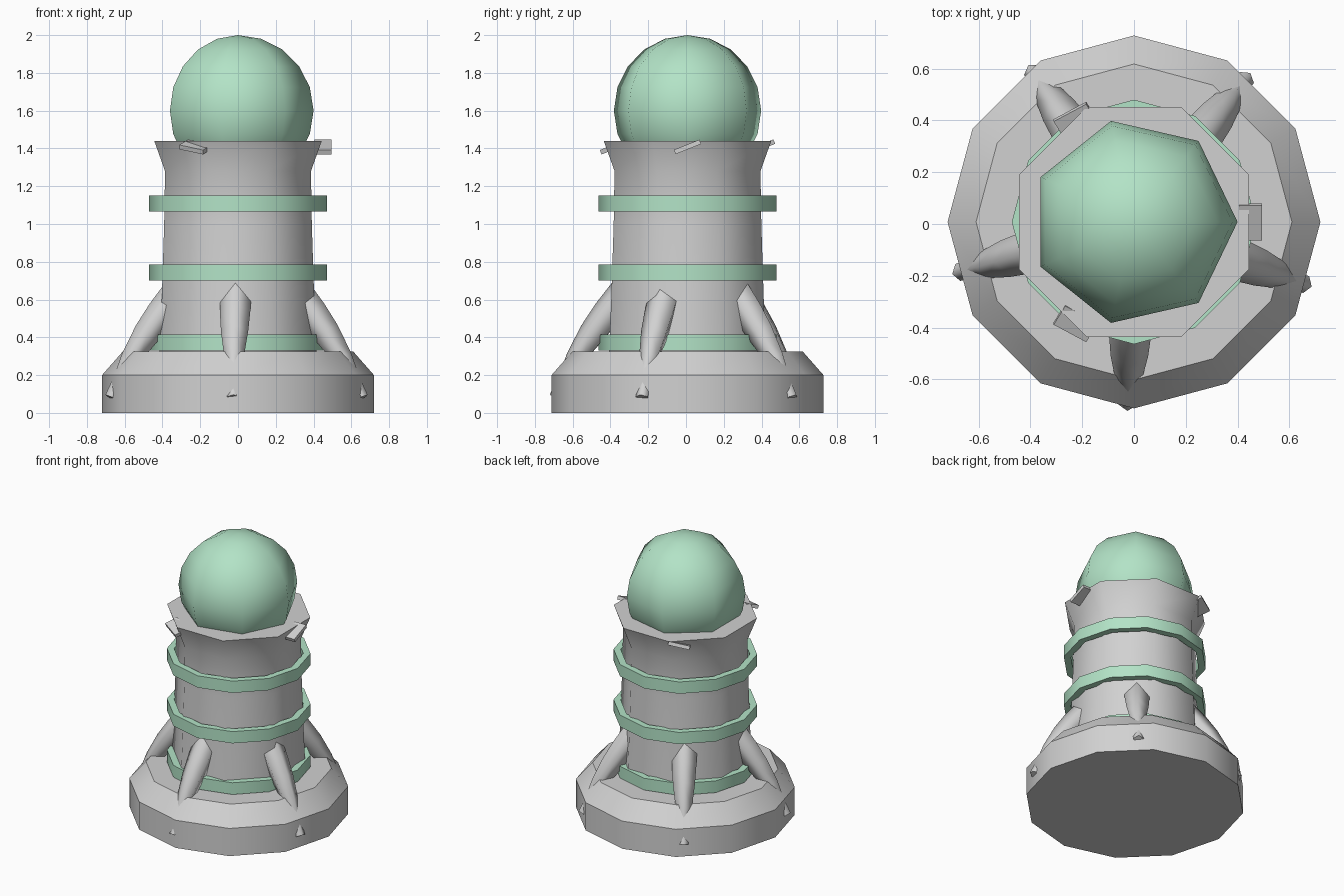
import bpy, bmesh, math
from mathutils import Vector, Matrix

if "Cube" in bpy.data.objects:
    bpy.data.objects.remove(bpy.data.objects["Cube"])

CY = 0.008  # shared axis of the tower in y


def material(name, rgb):
    m = bpy.data.materials.new(name)
    m.diffuse_color = (*rgb, 1)
    m.use_nodes = True
    m.node_tree.nodes["Principled BSDF"].inputs["Base Color"].default_value = m.diffuse_color
    return m


GRAY = material("light_gray", (0.64, 0.64, 0.64))
GREEN = material("mint_green", (0.45, 0.77, 0.57))


def finish(name, bm, mat, angle):
    bmesh.ops.recalc_face_normals(bm, faces=bm.faces)
    me = bpy.data.meshes.new(name)
    bm.to_mesh(me)
    bm.free()
    me.materials.append(mat)
    for p in me.polygons:
        p.use_smooth = True
    me.set_sharp_from_angle(angle=math.radians(angle))
    ob = bpy.data.objects.new(name, me)
    bpy.context.collection.objects.link(ob)
    return ob


def skin(bm, loops, closed=False):
    """Bridge successive vertex loops; cap the ends unless closed."""
    rings = [[bm.verts.new(p) for p in loop] for loop in loops]
    n = len(rings[0])
    pairs = list(zip(rings, rings[1:]))
    if closed:
        pairs.append((rings[-1], rings[0]))
    for a, b in pairs:
        for i in range(n):
            j = (i + 1) % n
            bm.faces.new((a[i], a[j], b[j], b[i]))
    if not closed:
        bm.faces.new(rings[0])
        bm.faces.new(rings[-1])


def lathe(name, profile, sides, mat, angle, turn=0.0, closed=False):
    bm = bmesh.new()
    loops = []
    for r, z in profile:
        loops.append([(r * math.cos(turn + math.tau * i / sides),
                       CY + r * math.sin(turn + math.tau * i / sides), z)
                      for i in range(sides)])
    skin(bm, loops, closed)
    return finish(name, bm, mat, angle)


# Twelve-sided foot with a sloped shoulder
lathe("base", [(0.72, 0), (0.72, 0.2), (0.61, 0.325)], 12, GRAY, 35)

# Eight-sided column with a flared rim
lathe("column", [(0.45, 0.3), (0.437, 0.6), (0.423, 1.0), (0.418, 1.28), (0.48, 1.44)],
      8, GRAY, 50, turn=math.pi / 8)

# Three green bands
for k, z in enumerate((0.33, 0.70, 1.065)):
    lathe(f"band_{k + 1}", [(0.472, z), (0.472, z + 0.085), (0.425, z + 0.085), (0.425, z)],
          12, GREEN, 35, closed=True)

# Seven-sided orb on top
bm = bmesh.new()
bmesh.ops.create_uvsphere(bm, u_segments=7, v_segments=10, radius=0.4,
                          matrix=Matrix.Translation((0, CY, 1.6)))
east = max(bm.verts, key=lambda v: Vector((v.co.x, v.co.y - CY)).length)
bmesh.ops.rotate(bm, verts=bm.verts, cent=(0, CY, 0),
                 matrix=Matrix.Rotation(-math.atan2(east.co.y - CY, east.co.x), 3, 'Z'))
finish("orb", bm, GREEN, 60)

# Five curved claws gripping the base: (distance out, height, thickness)
PATH = [(0.28, 0.70, 0.085), (0.345, 0.617, 0.088), (0.42, 0.525, 0.085),
        (0.50, 0.42, 0.076), (0.59, 0.29, 0.055), (0.65, 0.175, 0.038),
        (0.698, 0.08, 0.036)]
for k in range(5):
    a = math.radians(268 + 72 * k)
    out = Vector((math.cos(a), math.sin(a), 0))
    side = Vector((-math.sin(a), math.cos(a), 0))
    up = Vector((0, 0, 1))
    loops = []
    for i, (d, z, r) in enumerate(PATH):
        p, q = PATH[max(i - 1, 0)], PATH[min(i + 1, len(PATH) - 1)]
        t = Vector((q[0] - p[0], q[1] - p[1])).normalized()
        nrm = out * -t.y + up * t.x
        c = Vector((0, CY, 0)) + out * d + up * z
        loops.append([c + r * (nrm * math.cos(math.tau * s / 5) + side * math.sin(math.tau * s / 5))
                      for s in range(5)])
    bm = bmesh.new()
    skin(bm, loops)
    finish(f"claw_{k + 1}", bm, GRAY, 75)

# Three small tilted slabs round the rim
for k in range(3):
    a = math.tau * k / 3
    mat = (Matrix.Translation((0.45 * math.cos(a), CY + 0.45 * math.sin(a), 1.408))
           @ Matrix.Rotation(math.radians(22), 4, 'X')
           @ Matrix.Rotation(a, 4, 'Z')
           @ Matrix.Diagonal((0.09, 0.145, 0.025, 1)))
    bm = bmesh.new()
    bmesh.ops.create_cube(bm, size=1, matrix=mat)
    finish(f"rim_slab_{k + 1}", bm, GRAY, 30)
